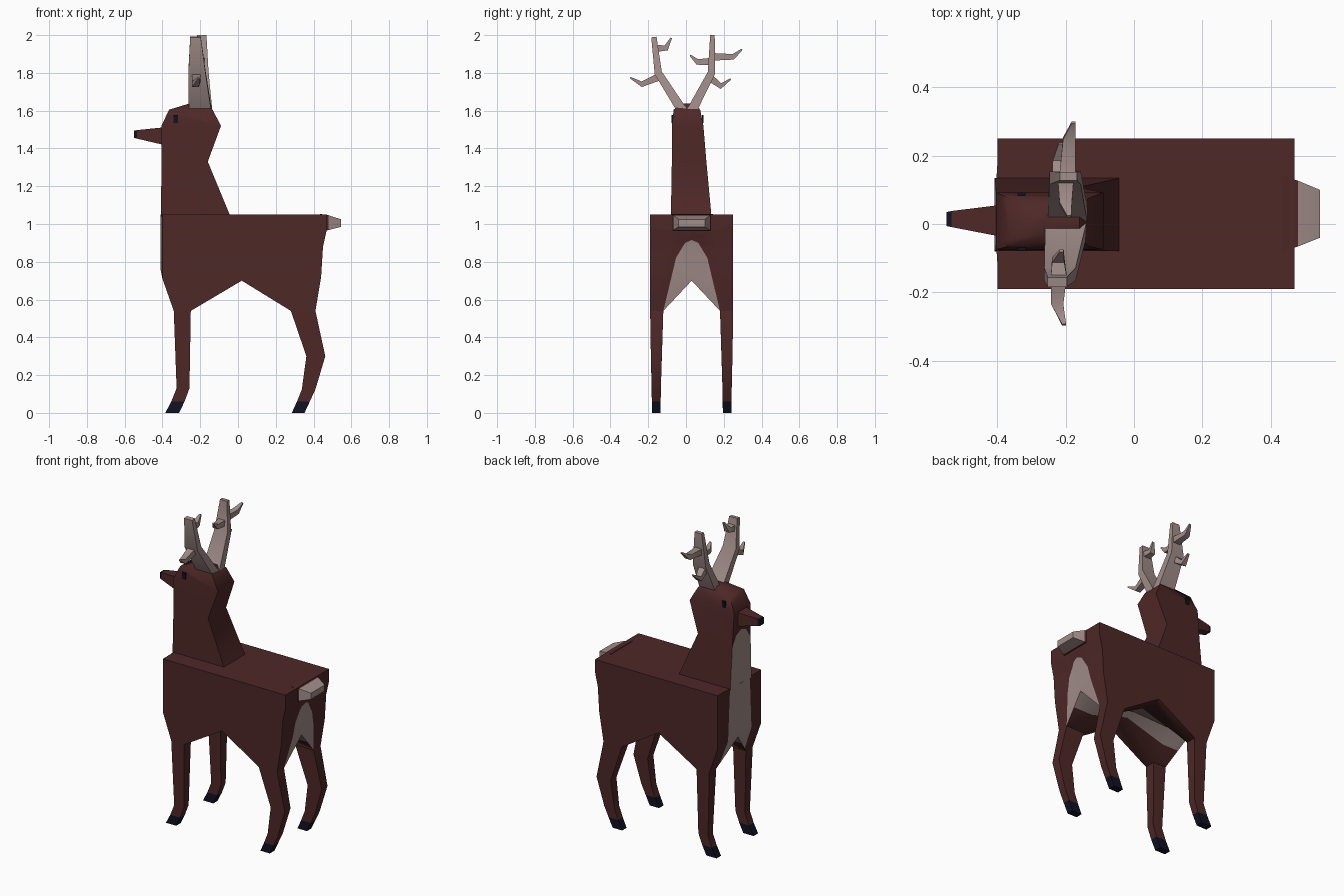
import bpy, bmesh, math
from mathutils import Vector

if "Cube" in bpy.data.objects:
    bpy.data.objects.remove(bpy.data.objects["Cube"])


def material(name, rgb):
    m = bpy.data.materials.new(name)
    m.diffuse_color = (*rgb, 1)
    m.use_nodes = True
    m.node_tree.nodes["Principled BSDF"].inputs["Base Color"].default_value = m.diffuse_color
    return m


MATS = [material("brown fur", (0.075, 0.021, 0.02)),
        material("pale fur and antler", (0.36, 0.27, 0.255)),
        material("dark hoof", (0.005, 0.006, 0.016))]
CY = 0.03  # centre line of the body


def loft(rings):
    """Closed skin through rings with equal point counts."""
    bm = bmesh.new()
    vs = [[bm.verts.new(p) for p in r] for r in rings]
    n = len(rings[0])
    for a, b in zip(vs, vs[1:]):
        for i in range(n):
            j = (i + 1) % n
            bm.faces.new((a[i], a[j], b[j], b[i]))
    bm.faces.new(vs[0])
    bm.faces.new(vs[-1])
    bmesh.ops.recalc_face_normals(bm, faces=bm.faces)
    bm.normal_update()
    return bm


def finish(bm, name, rule=None, base=0, angle=50):
    me = bpy.data.meshes.new(name)
    for f in bm.faces:
        if base:
            f.material_index = base
        if rule:
            f.material_index = rule(f.calc_center_median())
    bm.to_mesh(me)
    bm.free()
    for m in MATS:
        me.materials.append(m)
    ob = bpy.data.objects.new(name, me)
    bpy.context.collection.objects.link(ob)
    bpy.ops.object.select_all(action='DESELECT')
    ob.select_set(True)
    bpy.context.view_layer.objects.active = ob
    bpy.ops.object.shade_smooth_by_angle(angle=math.radians(angle))
    return ob


def patch(bm, pick, outline, cy):
    """Cut a mirrored convex outline (half width, z) into the picked faces and paint it pale."""
    planes = []
    for (y0, z0), (y1, z1) in zip(outline, outline[1:]):
        for s in (-1, 1):
            planes.append((Vector((0, cy + s * y0, z0)),
                           Vector((0, s * (z1 - z0), y0 - y1)).normalized()))
    for p, n in planes:
        faces = [f for f in bm.faces if pick(f)]
        geom = set(faces)
        for f in faces:
            geom.update(f.edges)
            geom.update(f.verts)
        bmesh.ops.bisect_plane(bm, geom=list(geom), dist=1e-5, plane_co=p, plane_no=n)
        bm.normal_update()
    for f in bm.faces:
        if pick(f) and all((f.calc_center_median() - p).dot(n) < 0 for p, n in planes):
            f.material_index = 1


def rect_z(x0, x1, y0, y1, z):
    return [(x0, y0, z), (x1, y0, z), (x1, y1, z), (x0, y1, z)]


def rect_x(x, y0, y1, z0, z1):
    return [(x, y0, z0), (x, y1, z0), (x, y1, z1), (x, y0, z1)]


# Torso: side profile lofted across the width, arched up in the middle
side = [(-.40, 1.05), (-.40, .71), (-.34, .54), (-.25, .54), (.02, .70), (.28, .54),
        (.41, .54), (.44, .72), (.45, .88), (.47, .97), (.47, 1.05)]
middle = [(-.41, 1.05), (-.41, .76), (-.39, .70), (-.25, .70), (.02, .71), (.28, .70),
          (.43, .70), (.44, .74), (.45, .88), (.47, .97), (.47, 1.05)]
columns = [(-.22, side), (-.15, side), (0, middle), (.15, side), (.22, side)]
bm = loft([[(x, CY + y, z) for x, z in prof] for y, prof in columns])
patch(bm, lambda f: f.normal.x > .5 and f.calc_center_median().x > .4,
      [(.15, .54), (.083, .82), (.035, .90), (0, .915)], CY)
patch(bm, lambda f: f.normal.x < -.5 and f.calc_center_median().x < -.33,
      [(.13, .5), (.10, 1.06)], CY)
patch(bm, lambda f: f.normal.z < -.3, [(.07, 0), (.07, 1)], CY)
finish(bm, "torso")

# Neck and head
bm = loft([rect_z(-.408, -.04, -.08, .135, 1.04), rect_z(-.405, -.16, -.075, .108, 1.33),
           rect_z(-.405, -.09, -.075, .092, 1.52), rect_z(-.365, -.135, -.065, .075, 1.605),
           rect_z(-.26, -.16, -.03, .045, 1.637)])
patch(bm, lambda f: f.normal.x < -.9,
      [(.125, 1.0), (.095, 1.30), (.05, 1.37), (0, 1.39)], .018)
finish(bm, "neck_and_head")

# Muzzle with dark nose
bm = loft([rect_x(-.39, -.037, .056, 1.418, 1.512), rect_x(-.535, -.009, .038, 1.452, 1.497),
           rect_x(-.55, -.006, .035, 1.456, 1.494)])
finish(bm, "muzzle", lambda c: 2 if c.x < -.53 else 0)

# Eyes
for name, y in (("right", -.0735), ("left", .088)):
    bm = loft([rect_z(-.342, -.318, y - .004, y + .004, z) for z in (1.535, 1.577)])
    finish(bm, name + "_eye", base=2)

# Tail with pale tip
bm = loft([rect_x(.435, -.08, .142, .96, 1.053), rect_x(.48, -.066, .127, .968, 1.046),
           rect_x(.545, -.04, .10, .985, 1.025)])
finish(bm, "tail", lambda c: 1 if c.x > .48 else 0)

# Legs: (x0, x1, inner, outer, z), mirrored about the body centre line
LEGS = {
    "front_leg": [(-.34, -.25, .15, .22, .54), (-.325, -.257, .163, .212, .13),
                  (-.353, -.283, .164, .211, .06), (-.385, -.312, .165, .21, 0)],
    "hind_leg": [(.28, .41, .15, .22, .54), (.362, .462, .158, .216, .30),
                 (.338, .41, .163, .212, .125), (.312, .38, .164, .211, .06),
                 (.285, .352, .165, .21, 0)]}
for name, secs in LEGS.items():
    for s, label in ((-1, "right_"), (1, "left_")):
        bm = loft([rect_z(a, b, CY + s * i, CY + s * o, z) for a, b, i, o, z in secs])
        finish(bm, label + name, lambda c: 2 if c.z < .06 else 0)


def horn(name, path):
    """Blade along a path of (x, y, z, half depth in x, half thickness)."""
    pts = [Vector(p[:3]) for p in path]
    rings = []
    for i, (c, p) in enumerate(zip(pts, path)):
        t = pts[min(i + 1, len(pts) - 1)] - pts[max(i - 1, 0)]
        n = Vector((0, -t.z, t.y)).normalized() * p[4]
        d = Vector((p[3], 0, 0))
        rings.append([c - d - n, c + d - n, c + d + n, c - d + n])
    finish(loft(rings), name, base=1)


# Antlers: main beams
horn("right_antler_beam", [(-.20, -.02, 1.60, .06, .026), (-.217, -.147, 1.80, .046, .02),
                           (-.225, -.17, 1.99, .028, .014)])
horn("left_antler_beam", [(-.195, .03, 1.60, .058, .026), (-.202, .135, 1.80, .046, .02),
                          (-.192, .14, 2.0, .025, .012)])

# Antlers: tines (base, bend, tip)
TINES = {
    "right_antler_lower_tine": [(-.22, -.14, 1.78), (-.225, -.235, 1.74), (-.205, -.295, 1.775)],
    "right_antler_upper_tine": [(-.22, -.16, 1.93), (-.222, -.105, 1.932), (-.212, -.078, 1.985)],
    "left_antler_lower_tine": [(-.215, .125, 1.775), (-.22, .185, 1.73), (-.215, .237, 1.768)],
    "left_antler_inner_tine": [(-.20, .14, 1.86), (-.20, .06, 1.858), (-.19, .022, 1.893)],
    "left_antler_outer_tine": [(-.195, .14, 1.885), (-.19, .25, 1.885), (-.177, .297, 1.925)]}
for name, pts in TINES.items():
    sizes = [(.024, .02), (.018, .015), (.006, .004)]
    horn(name, [p + s for p, s in zip(pts, sizes)])
